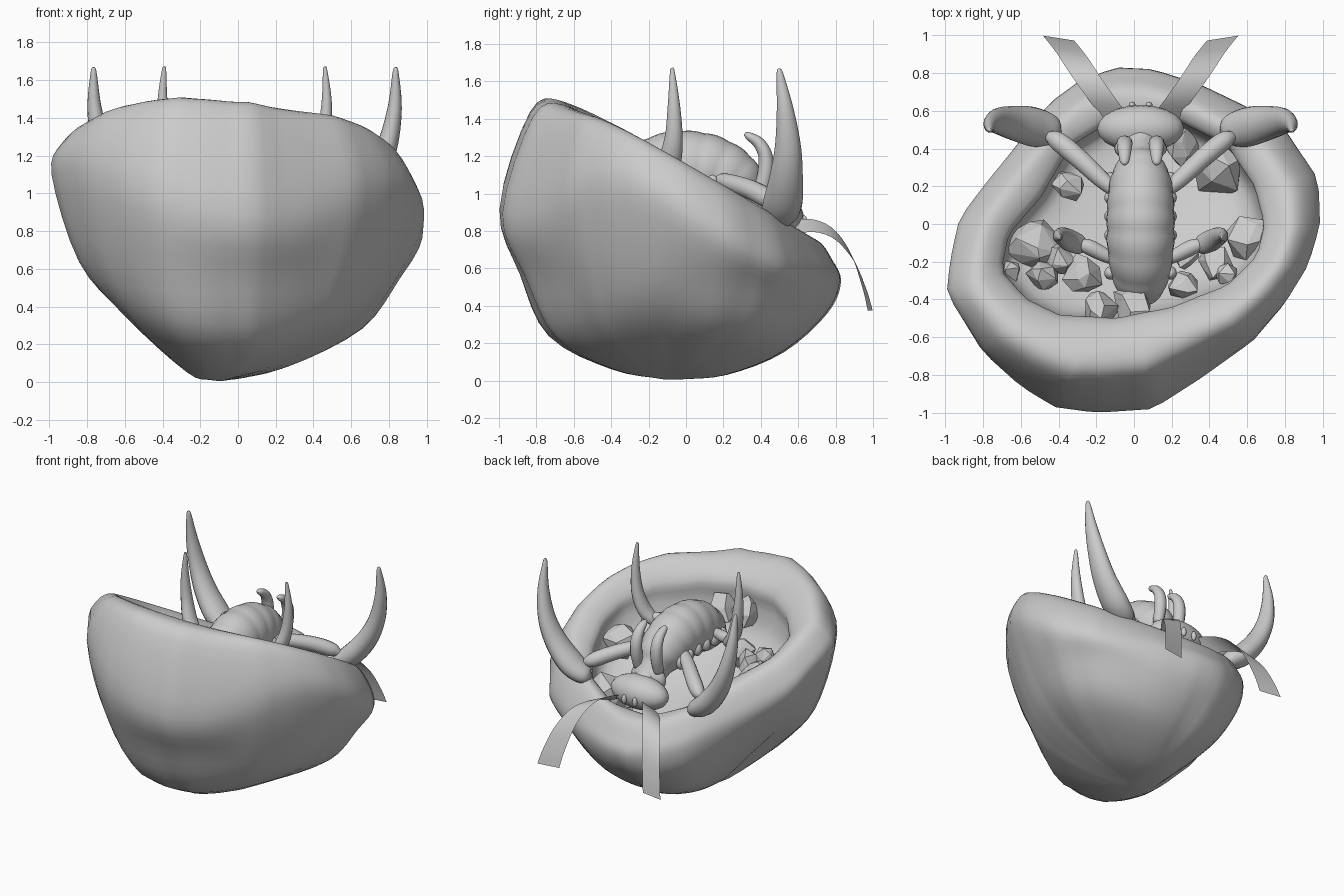
import bpy, bmesh, math, random
from mathutils import Vector

if "Cube" in bpy.data.objects:
    bpy.data.objects.remove(bpy.data.objects["Cube"])

random.seed(4)
CX = 0.035  # symmetry plane of the creature


def finish(name, bm, smooth=True):
    bmesh.ops.recalc_face_normals(bm, faces=bm.faces)
    me = bpy.data.meshes.new(name)
    bm.to_mesh(me)
    bm.free()
    for p in me.polygons:
        p.use_smooth = smooth
    ob = bpy.data.objects.new(name, me)
    bpy.context.collection.objects.link(ob)
    return ob


def catmull(pts, sub):
    """Smooth a list of equal-length tuples."""
    v = [Vector(p) for p in pts]
    v = [2 * v[0] - v[1]] + v + [2 * v[-1] - v[-2]]
    out = []
    for i in range(1, len(v) - 2):
        a, b, c, d = v[i - 1:i + 3]
        for k in range(sub):
            t = k / sub
            out.append(0.5 * (2 * b + (c - a) * t + (2 * a - 5 * b + 4 * c - d) * t * t
                              + (3 * b - a - 3 * c + d) * t ** 3))
    return out + [v[-2]]


def skin(bm, rings):
    """Bridge closed rings of points and close both ends."""
    vs = [[bm.verts.new(p) for p in r] for r in rings]
    n = len(vs[0])
    for a, b in zip(vs, vs[1:]):
        for i in range(n):
            j = (i + 1) % n
            bm.faces.new((a[i], a[j], b[j], b[i]))
    bm.faces.new(vs[0])
    bm.faces.new(vs[-1])


def tube(name, path, radii, hint, sub=6, n=16, bump=None):
    """Sweep an ellipse; radii are (along hint, across hint)."""
    p, r = catmull(path, sub), catmull(radii, sub)
    rings = []
    for i, c in enumerate(p):
        t = (p[min(i + 1, len(p) - 1)] - p[max(i - 1, 0)]).normalized()
        v = t.cross(Vector(hint)).normalized()
        u = v.cross(t)
        k = bump(i) if bump else 1
        rings.append([c + u * max(r[i][0], .003) * k * math.cos(2 * math.pi * a / n)
                      + v * max(r[i][1], .003) * k * math.sin(2 * math.pi * a / n) for a in range(n)])
    bm = bmesh.new()
    skin(bm, rings)
    return finish(name, bm)


def blob(name, loc, scale):
    bm = bmesh.new()
    bmesh.ops.create_uvsphere(bm, u_segments=20, v_segments=12, radius=1)
    for v in bm.verts:
        v.co = Vector([c * s for c, s in zip(v.co, scale)]) + Vector(loc)
    return finish(name, bm)


# Hollow rock bowl: outlines seen from above, lofted by direction
MID = Vector((0, -.08))
OUTER = [(.985, 0), (.975, .24), (.8, .5), (.6, .62), (.35, .74), (.1, .82), (-.1, .83), (-.3, .75),
         (-.45, .64), (-.62, .42), (-.78, .22), (-.92, .03), (-.97, -.2), (-.99, -.37), (-.8, -.68),
         (-.6, -.86), (-.42, -.97), (-.2, -1), (.1, -.98), (.35, -.82), (.63, -.62), (.8, -.42), (.92, -.22)]
INNER = [(.7, 0), (.65, .2), (.5, .42), (.22, .56), (-.1, .57), (-.34, .42), (-.5, .15), (-.67, -.05),
         (-.71, -.25), (-.58, -.4), (-.4, -.49), (-.1, -.51), (.2, -.45), (.5, -.33), (.66, -.17)]


def radius(outline, ang):
    d = Vector((math.cos(ang), math.sin(ang)))
    for i, q in enumerate(outline):
        a, b = Vector(q) - MID, Vector(outline[(i + 1) % len(outline)]) - MID
        e = b - a
        det = d.x * -e.y + d.y * e.x
        t = (a.x * -e.y + a.y * e.x) / det
        s = (d.x * a.y - d.y * a.x) / det
        if t > 0 and -1e-6 <= s <= 1 + 1e-6:
            return t


def blend(v, ang):  # values for right, back, left, front
    c, s = math.cos(ang), math.sin(ang)
    return (v[0] if c > 0 else v[2]) * c * c + (v[1] if s > 0 else v[3]) * s * s


def rim_z(y):
    return 1.16 - .57 * y


# (outline, radius factors, heights, heights measured down from tilted rim?, fuller corners)
LEVELS = [(OUTER, (.03, .03, .05, .03), (.01, .005, .01, .005), False, 0),
          (OUTER, (.3, .32, .2, .34), (.09, .03, .05, .06), False, .12),
          (OUTER, (.63, .64, .56, .68), (.3, .15, .36, .23), False, .22),
          (OUTER, (.85, .91, .83, .865), (.56, .36, .64, .56), False, .08),
          (OUTER, (1, 1, 1, 1), (.3, .16, .22, .83), True, 0),
          (OUTER, (.95, .95, .96, .82), (.1, .07, .08, .22), True, 0),
          (OUTER, (.84, .86, .85, .64), (0, .01, 0, .06), True, 0),
          (INNER, (1, 1, 1, 1), (.1, .09, .1, .09), True, 0),
          (INNER, (.98, .98, .99, 1), (.24, .22, .24, .26), True, 0),
          (INNER, (.8, .8, .82, .82), (.4, .38, .4, .43), True, 0),
          (INNER, (.02, .02, .02, .02), (.5, .5, .5, .5), True, 0)]
N = 72
FULL = {(1, 1): .65, (0, 1): 1, (0, 0): .6, (1, 0): .1}  # (right?, back?)
columns = []
for k in range(N):
    ang = 2 * math.pi * k / N
    corner = abs(math.sin(2 * ang)) * FULL[(math.cos(ang) > 0, math.sin(ang) > 0)]
    col = []
    for outline, f, h, tilted, full in LEVELS:
        r = radius(outline, ang) * blend(f, ang) * (1 + full * corner)
        x, y = r * math.cos(ang), MID.y + r * math.sin(ang)
        z = rim_z(y) - blend(h, ang) if tilted else blend(h, ang)
        if outline is OUTER and not tilted:
            x -= .1 * max(0, 1 - r / .5)
        col.append((x, y, max(z, 0)))
    columns.append(catmull(col, 4))
bm = bmesh.new()
skin(bm, [list(r) for r in zip(*columns)])
for v in bm.verts:
    v.co.z = max(v.co.z, 0)
    v.co.x = max(-.99, min(.985, v.co.x))
finish("rock_bowl", bm)

# Faceted crystals lying in the bowl: x, y, size, lift
GEMS = [(-.54, -.1, .14, 0), (-.35, .2, .08, 0), (-.66, -.25, .06, .03), (-.4, -.2, .09, 0), (-.27, -.27, .1, 0),
        (.6, -.07, .13, .02), (.43, .3, .15, 0), (.25, .42, .1, 0), (.43, -.22, .09, 0), (.26, -.32, .08, 0),
        (0, -.44, .11, .08), (-.18, -.46, .1, .08), (.28, -.17, .07, 0), (.5, -.28, .07, .03), (-.48, -.27, .08, 0)]
for i, (x, y, s, lift) in enumerate(GEMS):
    bm = bmesh.new()
    for j in range(16):  # points spread evenly over a ball, then jittered
        h = 1 - 2 * (j + .5) / 16
        q = math.sqrt(1 - h * h)
        d = Vector((q * math.cos(2.4 * j + i), q * math.sin(2.4 * j + i), h))
        d += Vector([random.uniform(-.25, .25) for _ in range(3)])
        bm.verts.new(Vector((x, y, rim_z(y) - .34 + lift)) + d * s)
    hull = bmesh.ops.convex_hull(bm, input=bm.verts)
    bmesh.ops.delete(bm, geom=[v for v in bm.verts if not v.link_faces], context='VERTS')
    finish(f"crystal_{i + 1}", bm, False)

# Segmented larva body and head
tube("body", [(CX, -.41, .94), (CX, -.37, .98), (CX, -.28, 1.05), (CX, -.14, 1.12), (CX, 0, 1.14),
              (CX, .13, 1.12), (CX, .25, 1.06), (CX, .34, .98), (CX, .45, .89)],
     [(.02, .02), (.1, .1), (.15, .16), (.175, .19), (.18, .195), (.175, .19), (.155, .17), (.1, .12), (.09, .09)],
     (1, 0, 0), sub=8, n=28, bump=lambda i: .98 + .03 * abs(math.sin(math.pi * i / 6)))
blob("head", (CX, .505, .87), (.23, .125, .12))
blob("neck_collar", (CX, .4, .94), (.14, .07, .11))

# Paired parts, mirrored about the creature's middle
for side, m in (("right", 1), ("left", -1)):
    def P(x, y, z):
        return (CX + m * x, y, z)

    for i in range(6):
        y = -.26 + i * .1
        blob(f"foot_{side}_{i + 1}", P(.16, y, 1.06 - .2 * max(0, y - .1)), (.032, .035, .05))
    blob(f"eye_{side}", P(.045, .63, .85), (.018, .018, .035))
    # Small back-curved horns
    tube(f"horn_{side}", [P(.085, .4, 1.01), P(.085, .425, 1.11), P(.085, .425, 1.2), P(.085, .39, 1.27), P(.085, .33, 1.31), P(.085, .31, 1.315)],
         [(.035, .04), (.042, .042), (.042, .038), (.036, .032), (.024, .02), (.004, .004)], (1, 0, 0), n=12)
    # Front arm and blade
    tube(f"front_arm_{side}", [P(.1, .15, 1.08), P(.2, .23, 1.06), P(.33, .35, 1.02), P(.44, .44, .97), P(.5, .47, .94)],
         [(.03, .03), (.045, .045), (.052, .052), (.05, .05), (.02, .02)], (0, 0, 1), n=14)
    tube(f"front_blade_{side}", [P(.43, .48, .85), P(.47, .495, .87), P(.57, .515, .94), P(.68, .535, 1.08),
                                 P(.755, .545, 1.25), P(.795, .53, 1.45), P(.8, .502, 1.64), P(.8, .5, 1.67)],
         [(.02, .02), (.08, .06), (.105, .078), (.09, .07), (.07, .055), (.045, .038), (.018, .016), (.004, .004)], (0, 1, 0), n=16)
    # Hind arm and blade
    tube(f"hind_arm_{side}", [P(.12, -.2, 1.1), P(.2, -.16, 1.11), P(.28, -.12, 1.12), P(.35, -.1, 1.13)],
         [(.025, .025), (.038, .038), (.04, .04), (.02, .02)], (0, 0, 1), n=12)
    tube(f"hind_blade_{side}", [P(.29, -.115, 1.08), P(.32, -.11, 1.1), P(.38, -.085, 1.18), P(.42, -.065, 1.31),
                                P(.435, -.065, 1.48), P(.427, -.073, 1.65), P(.425, -.075, 1.67)],
         [(.015, .015), (.05, .04), (.06, .045), (.047, .04), (.032, .028), (.013, .012), (.004, .004)], (0, 1, 0), n=14)
    # Flat ribbon antenna
    bm = bmesh.new()
    prev = None
    for c in catmull([P(.12, .55, .81), P(.21, .67, .83), P(.295, .79, .785), P(.36, .89, .66), P(.41, .955, .49), P(.435, .985, .375)], 4):
        tilt = min(1, (c.z - .375) / .35)  # the inner edge rises toward the head
        w = Vector((m * .083, .013, -.035 * tilt))
        pair = [bm.verts.new(c - w), bm.verts.new(c + w)]
        if prev:
            bm.faces.new((prev[0], prev[1], pair[1], pair[0]))
        prev = pair
    finish(f"antenna_{side}", bm)
